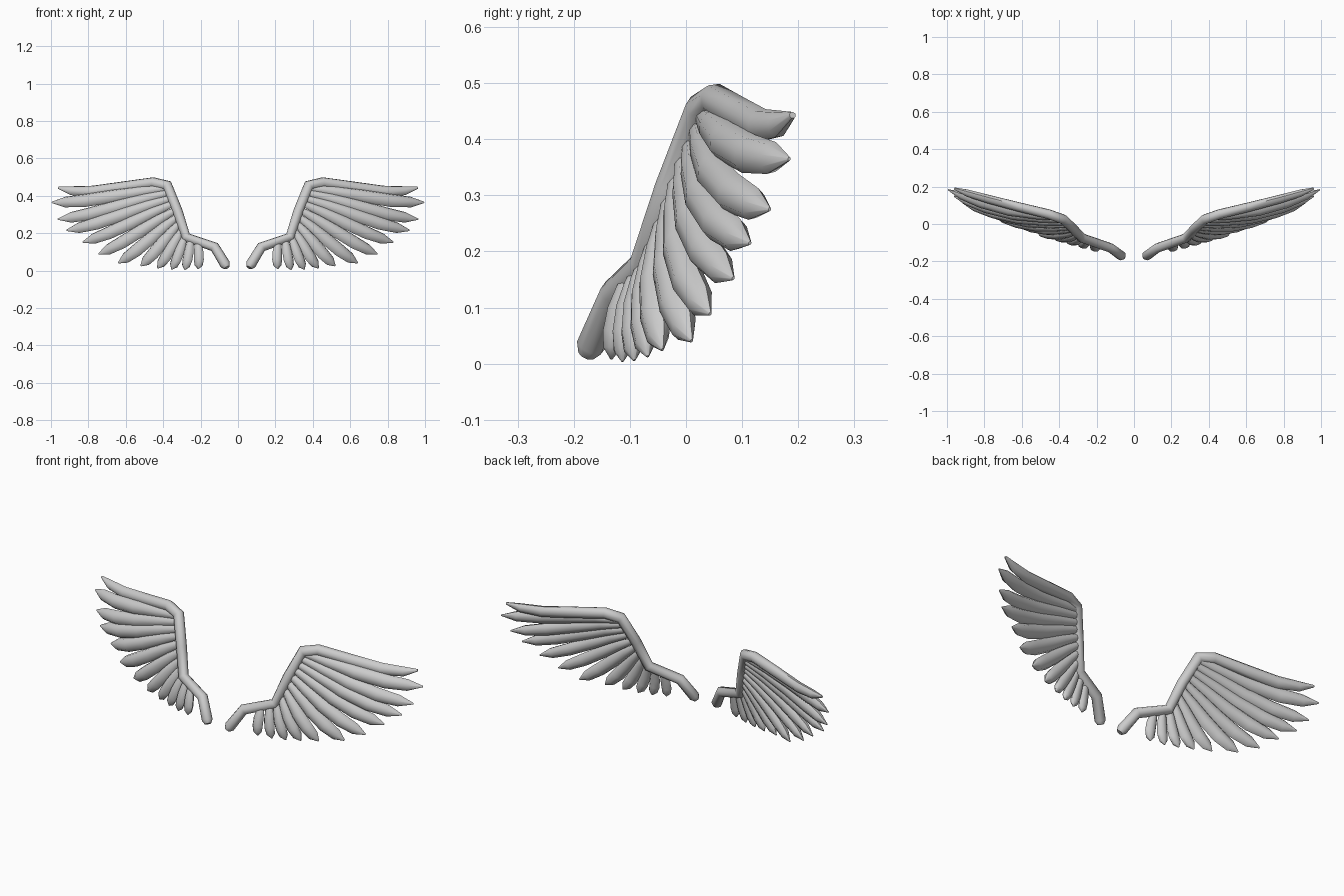
import bpy, bmesh, math
from mathutils import Vector

if "Cube" in bpy.data.objects:
    bpy.data.objects.remove(bpy.data.objects["Cube"])

grey = bpy.data.materials.new("feather grey")
grey.diffuse_color = (0.6, 0.6, 0.6, 1)
grey.use_nodes = True
grey.node_tree.nodes["Principled BSDF"].inputs["Base Color"].default_value = grey.diffuse_color
NORMAL = Vector((0.22, -0.93, 0.29)).normalized()  # faces out of the wing's front


def tube(name, path, sizes, sides=8):
    """Loft elliptical rings along a path; sizes = (half width, half thickness)."""
    path = [Vector(p) for p in path]
    bm = bmesh.new()
    rings = []
    for i, p in enumerate(path):
        a = (p - path[i - 1]).normalized() if i else Vector()
        b = (path[i + 1] - p).normalized() if i < len(path) - 1 else Vector()
        along = (a + b).normalized()
        wide = along.cross(NORMAL).normalized()
        thick = wide.cross(along).normalized()
        w, t = sizes[i]
        ring = []
        for k in range(sides):
            ang = math.tau * k / sides
            ring.append(bm.verts.new(p + wide * w * math.cos(ang) + thick * t * math.sin(ang)))
        rings.append(ring)
    for r, s in zip(rings, rings[1:]):
        for k in range(sides):
            n = (k + 1) % sides
            bm.faces.new((r[k], r[n], s[n], s[k]))
    bm.faces.new(rings[0])
    bm.faces.new(rings[-1])
    bmesh.ops.recalc_face_normals(bm, faces=bm.faces)
    mesh = bpy.data.meshes.new(name)
    bm.to_mesh(mesh)
    bm.free()
    mesh.materials.append(grey)
    obj = bpy.data.objects.new(name, mesh)
    bpy.context.collection.objects.link(obj)
    bpy.ops.object.select_all(action='DESELECT')
    obj.select_set(True)
    bpy.context.view_layer.objects.active = obj
    bpy.ops.object.shade_smooth_by_angle(angle=math.radians(50))
    # the other wing
    mod = obj.modifiers.new("mirror", 'MIRROR')
    mod.use_mirror_merge = False
    return obj


# Wing arm with a rounded root, running on into the leading feather
tube("wing_arm",
     [(0.059, -0.177, 0.016), (0.068, -0.17, 0.032), (0.125, -0.128, 0.126), (0.278, -0.075, 0.178),
      (0.322, -0.03, 0.315), (0.378, 0.025, 0.455), (0.455, 0.052, 0.471),
      (0.62, 0.092, 0.446), (0.78, 0.133, 0.424), (0.89, 0.165, 0.427), (0.96, 0.19, 0.443)],
     [(0.016, 0.016), (0.028, 0.026), (0.027, 0.026), (0.027, 0.026), (0.027, 0.026),
      (0.029, 0.027), (0.029, 0.027), (0.031, 0.026), (0.031, 0.024), (0.025, 0.02),
      (0.006, 0.006)])

# Feathers from the top down: root, tip, half width
feathers = [
    ((0.39, 0.03, 0.44), (0.995, 0.184, 0.365), 0.036),
    ((0.375, 0.018, 0.415), (0.963, 0.149, 0.275), 0.036),
    ((0.365, 0.005, 0.385), (0.917, 0.114, 0.215), 0.036),
    ((0.355, -0.008, 0.355), (0.83, 0.084, 0.152), 0.036),
    ((0.342, -0.02, 0.32), (0.745, 0.043, 0.089), 0.036),
    ((0.33, -0.032, 0.285), (0.64, 0.01, 0.041), 0.036),
    ((0.318, -0.045, 0.25), (0.52, -0.042, 0.025), 0.034),
    ((0.302, -0.06, 0.215), (0.43, -0.068, 0.013), 0.031),
    ((0.283, -0.075, 0.185), (0.355, -0.092, 0.006), 0.028),
    ((0.25, -0.085, 0.175), (0.285, -0.113, 0.004), 0.027),
    ((0.213, -0.098, 0.165), (0.213, -0.133, 0.008), 0.027),
]
profile = [(0, 0.5), (0.2, 0.77), (0.45, 0.98), (0.7, 1.0), (0.88, 0.82), (1, 0.1)]
for i, (root, tip, half) in enumerate(feathers):
    root, tip = Vector(root), Vector(tip)
    span = tip - root
    upper = NORMAL.cross(span).normalized()
    if upper.x < 0:
        upper.negate()
    # feathers sag towards the end and curl back at the tip
    path = [root + span * t + span.length * (upper * -0.034 * math.sin(math.pi * t ** 1.5)
            + NORMAL * 0.045 * math.sin(math.pi * t)) for t, _ in profile]
    tube(f"feather_{i + 1}", path, [(half * s, half * 0.72 * s) for _, s in profile])
